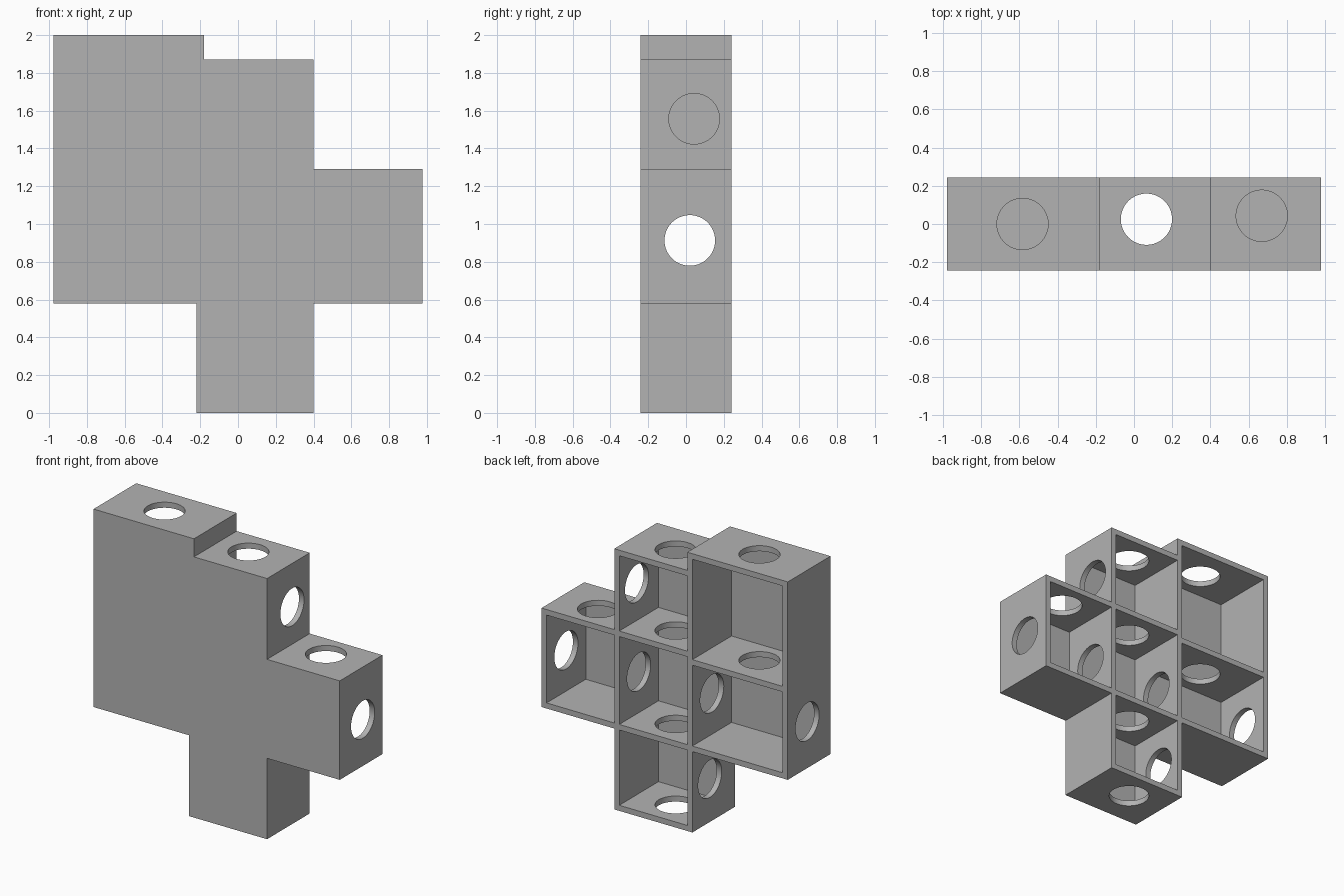
import bpy
import bmesh
from math import pi
from mathutils import Matrix, Vector

if "Cube" in bpy.data.objects:
    bpy.data.objects.remove(bpy.data.objects["Cube"], do_unlink=True)

HALF_DEPTH = 0.242
WALL = 0.04
HOLE_RADIUS = 0.134

grey = bpy.data.materials.new("plain grey")
grey.use_nodes = True
grey.diffuse_color = (0.45, 0.45, 0.45, 1)
grey.node_tree.nodes["Principled BSDF"].inputs["Base Color"].default_value = grey.diffuse_color


def make_object(name, bm):
    bmesh.ops.recalc_face_normals(bm, faces=bm.faces)
    mesh = bpy.data.meshes.new(name)
    bm.to_mesh(mesh)
    bm.free()
    mesh.materials.append(grey)
    obj = bpy.data.objects.new(name, mesh)
    bpy.context.collection.objects.link(obj)
    return obj


def prism(name, outline, y0, y1):
    """Extrude an x-z outline from y0 to y1."""
    bm = bmesh.new()
    face = bm.faces.new([bm.verts.new((x, y0, z)) for x, z in outline])
    new = bmesh.ops.extrude_face_region(bm, geom=[face])["geom"]
    verts = [v for v in new if isinstance(v, bmesh.types.BMVert)]
    bmesh.ops.translate(bm, verts=verts, vec=(0, y1 - y0, 0))
    return make_object(name, bm)


def rod(name, start, end):
    """Round cutter between two points along x or z."""
    a, b = Vector(start), Vector(end)
    turn = Matrix.Rotation(pi / 2, 4, "Y") if a.z == b.z else Matrix()
    bm = bmesh.new()
    bmesh.ops.create_cone(bm, cap_ends=True, segments=64, radius1=HOLE_RADIUS,
                          radius2=HOLE_RADIUS, depth=(b - a).length,
                          matrix=Matrix.Translation((a + b) / 2) @ turn)
    return make_object(name, bm)


def cut(target, cutter):
    mod = target.modifiers.new("cut", "BOOLEAN")
    mod.operation = "DIFFERENCE"
    mod.solver = "EXACT"
    mod.object = cutter
    bpy.context.view_layer.objects.active = target
    bpy.ops.object.modifier_apply(modifier=mod.name)
    bpy.data.objects.remove(cutter, do_unlink=True)


# Stepped body
shelf = prism("compartment_shelf", [
    (-0.977, 0.58), (-0.22, 0.58), (-0.22, 0), (0.40, 0), (0.40, 0.58),
    (0.977, 0.58), (0.977, 1.29), (0.40, 1.29), (0.40, 1.87),
    (-0.18, 1.87), (-0.18, 2), (-0.977, 2)], -HALF_DEPTH, HALF_DEPTH)

# Compartments open at the back: x range, z range
cells = [
    (-0.937, -0.22, 1.24, 1.96),
    (-0.937, -0.22, 0.62, 1.20),
    (-0.18, 0.36, 1.29, 1.83),
    (-0.18, 0.36, 0.62, 1.25),
    (-0.18, 0.36, 0.04, 0.58),
    (0.40, 0.937, 0.62, 1.25),
]
for x0, x1, z0, z1 in cells:
    outline = [(x0, z0), (x1, z0), (x1, z1), (x0, z1)]
    cut(shelf, prism("cell_cutter", outline, -HALF_DEPTH + WALL, HALF_DEPTH + 0.1))

# Round passages through the walls
passages = [
    ((0.065, 0.025, -0.1), (0.065, 0.025, 2.1)),
    ((-0.583, 0, 1.1), (-0.583, 0, 2.1)),
    ((0.668, 0.043, 1.1), (0.668, 0.043, 1.4)),
    ((-1.1, 0.02, 0.913), (1.1, 0.02, 0.913)),
    ((0.2, 0.043, 1.557), (0.5, 0.043, 1.557)),
    ((-0.4, 0.043, 0.31), (-0.05, 0.043, 0.31)),
]
for start, end in passages:
    cut(shelf, rod("hole_cutter", start, end))

# Smooth hole rims, sharp box edges
bpy.ops.object.select_all(action="DESELECT")
shelf.select_set(True)
bpy.context.view_layer.objects.active = shelf
bpy.ops.object.shade_smooth_by_angle(angle=pi / 6)
